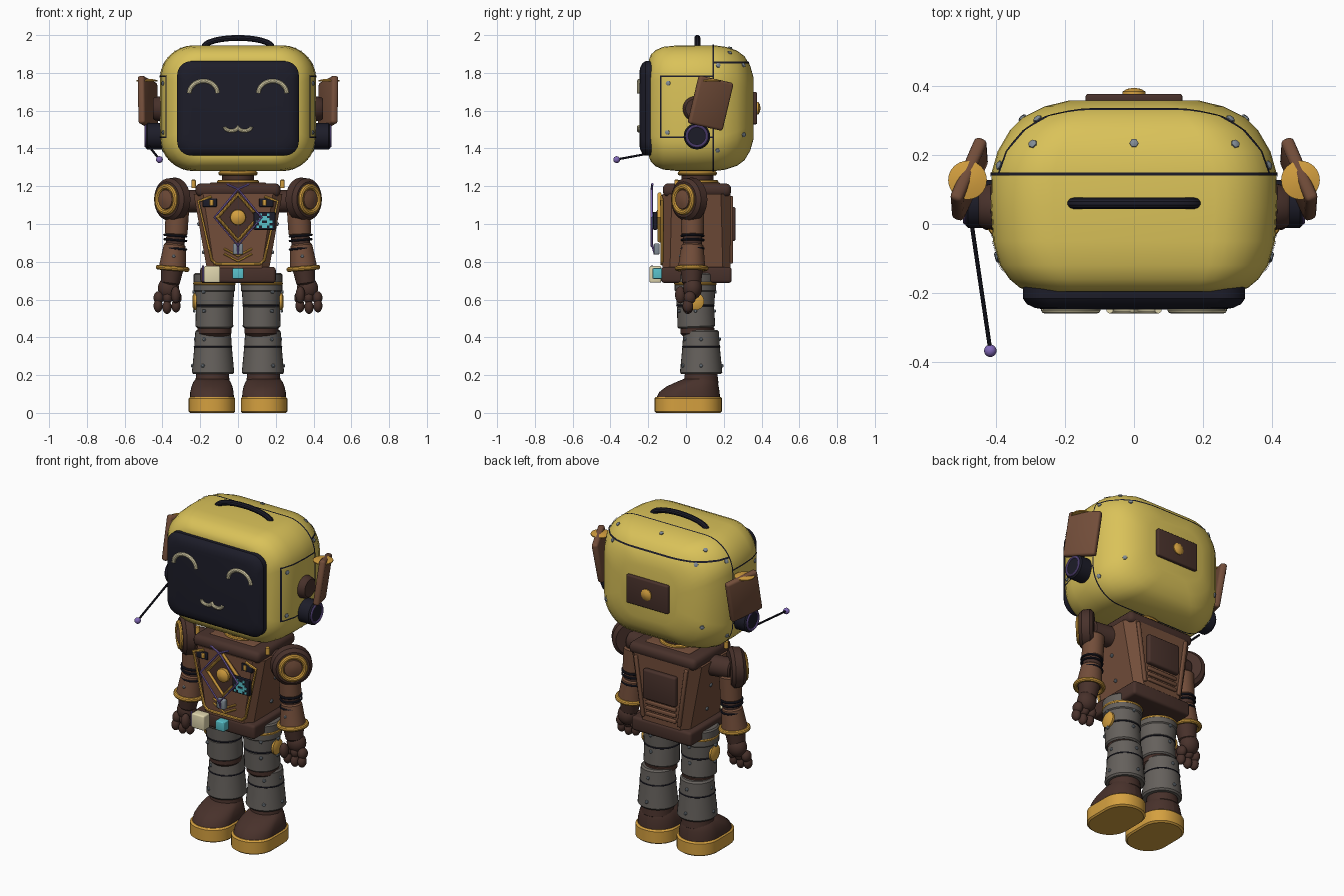
import bpy, bmesh, math
from math import pi, sin, cos, radians
from mathutils import Vector, Matrix
from mathutils.bvhtree import BVHTree

if "Cube" in bpy.data.objects:
    bpy.data.objects.remove(bpy.data.objects["Cube"])


def material(name, *rgb):
    m = bpy.data.materials.new(name)
    m.use_nodes = True
    m.diffuse_color = (*rgb, 1)
    m.node_tree.nodes["Principled BSDF"].inputs["Base Color"].default_value = (*rgb, 1)
    return m


YELLOW = material("yellow shell", .70, .54, .10)
GOLD = material("gold trim", .66, .35, .05)
BROWN = material("brown", .17, .075, .042)
DARK = material("dark brown", .065, .031, .024)
BLACK = material("blue black", .012, .012, .022)
GREY = material("warm grey", .13, .118, .107)
CREAM = material("cream", .75, .68, .43)
PURPLE = material("purple", .22, .14, .47)
TEAL = material("teal", .10, .54, .60)
STEEL = material("steel", .22, .26, .30)


def finish(name, bm, mat, pair=False):
    """Store a bmesh as an object, with a mirrored twin when pair is set."""
    bmesh.ops.recalc_face_normals(bm, faces=bm.faces)
    for f in bm.faces:
        f.smooth = True
    for e in bm.edges:
        e.smooth = len(e.link_faces) < 2 or e.calc_face_angle(0) < radians(35)
    for side in (("left_", "right_") if pair else ("",)):
        if side == "right_":
            bm.transform(Matrix.Scale(-1, 4, (1, 0, 0)))
            bmesh.ops.reverse_faces(bm, faces=bm.faces)
        me = bpy.data.meshes.new(side + name)
        bm.to_mesh(me)
        me.materials.append(mat)
        bpy.context.collection.objects.link(bpy.data.objects.new(side + name, me))
    bm.free()


def box(name, at, size, mat, bevel=.008, rot=None, pair=False):
    bm = bmesh.new()
    bmesh.ops.create_cube(bm, size=1, matrix=Matrix.Diagonal((*size, 1)))
    if bevel:
        bmesh.ops.bevel(bm, geom=bm.edges[:], offset=bevel, segments=3, profile=.5, affect='EDGES')
    m = Matrix.Translation(at)
    bm.transform(m @ rot if rot else m)
    finish(name, bm, mat, pair)


def ball(name, at, radii, mat, pair=False):
    bm = bmesh.new()
    bmesh.ops.create_uvsphere(bm, u_segments=24, v_segments=14, radius=1)
    bm.transform(Matrix.Translation(at) @ Matrix.Diagonal((*radii, 1)))
    finish(name, bm, mat, pair)


def skin(bm, rings):
    for a, b in zip(rings, rings[1:]):
        for i in range(len(a)):
            j = (i + 1) % len(a)
            bm.faces.new((a[i], a[j], b[j], b[i]))
    bm.faces.new(rings[0])
    bm.faces.new(rings[-1])


def turn(name, profile, base, axis, mat, pair=False, n=32):
    """Lathe (radius, height) pairs about an axis starting at base."""
    bm = bmesh.new()
    skin(bm, [[bm.verts.new((r * cos(2 * pi * i / n), r * sin(2 * pi * i / n), h)) for i in range(n)]
              for r, h in profile])
    bm.transform(Matrix.Translation(base) @ Vector(axis).to_track_quat('Z', 'Y').to_matrix().to_4x4())
    finish(name, bm, mat, pair)


def rod(name, a, b, r0, r1, mat, pair=False, bev=.008):
    d = Vector(b) - Vector(a)
    h = d.length
    turn(name, [(r0 - bev, 0), (r0, bev), (r1, h - bev), (r1 - bev, h)], a, d, mat, pair)


def tube(name, points, r, mat, cyclic=False, pair=False):
    cu = bpy.data.curves.new(name, 'CURVE')
    cu.dimensions = '3D'
    cu.bevel_depth, cu.bevel_resolution, cu.use_fill_caps = r, 3, True
    sp = cu.splines.new('POLY')
    sp.points.add(len(points) - 1)
    for p, co in zip(sp.points, points):
        p.co = (*co, 1)
    sp.use_cyclic_u = cyclic
    ob = bpy.data.objects.new(name, cu)
    me = ob.to_mesh()
    bm = bmesh.new()
    bm.from_mesh(me)
    ob.to_mesh_clear()
    bpy.data.objects.remove(ob)
    finish(name, bm, mat, pair)


def hoop(name, at, radius, r, axis, mat, pair=False):
    q = Vector(axis).to_track_quat('Z', 'Y')
    pts = [Vector(at) + q @ Vector((radius * cos(t), radius * sin(t), 0))
           for t in (2 * pi * i / 36 for i in range(36))]
    tube(name, pts, r, mat, True, pair)


def arc(cx, y, cz, rx, rz, t0=0, t1=pi, n=16):
    return [(cx + rx * cos(t0 + (t1 - t0) * i / n), y, cz + rz * sin(t0 + (t1 - t0) * i / n))
            for i in range(n + 1)]


def loft_mesh(stations, axis, n=8):
    """Join rounded rectangles (height, centre u v, half size u v, radius)."""
    bm, rings = bmesh.new(), []
    for h, cu, cv, hu, hv, r in stations:
        r = min(r, hu, hv)
        ring = []
        for k, (su, sv) in enumerate(((1, 1), (-1, 1), (-1, -1), (1, -1))):
            for i in range(n + 1):
                t = pi / 2 * (k + i / n)
                u, v = cu + su * (hu - r) + r * cos(t), cv + sv * (hv - r) + r * sin(t)
                ring.append(bm.verts.new((u, v, h) if axis == 'z' else (u, h, v)))
        rings.append(ring)
    skin(bm, rings)
    bmesh.ops.recalc_face_normals(bm, faces=bm.faces)
    return bm


def bolt(at, normal, r=.013):
    turn("bolt", [(r, -.004), (r, .005), (r * .6, .008)], at, normal, STEEL, n=6)


# Head shell
MID = 1.613
head = loft_mesh([(y, 0, MID, hx, hz, r) for y, hx, hz, r in (
    (-.195, .30, .26, .13), (-.185, .33, .285, .15), (-.16, .36, .308, .16), (-.12, .388, .325, .17),
    (-.05, .408, .332, .18), (.05, .414, .333, .18), (.15, .412, .333, .18), (.21, .395, .325, .18),
    (.27, .36, .305, .18), (.31, .32, .275, .17), (.34, .26, .225, .15), (.357, .19, .165, .12))], 'y')
tree = BVHTree.FromBMesh(head)
head.normal_update()


# Panel seams cut as thin bands just above the shell
def seam(name, *slabs):
    bm = head.copy()
    bm.normal_update()
    for v, n in [(v, v.normal.copy()) for v in bm.verts]:
        v.co += n * .003
    for axis, lo, hi in slabs:
        for limit, s in ((lo, -1), (hi, 1)):
            no = Vector((0, 0, 0))
            no[axis] = s
            co = Vector((0, 0, 0))
            co[axis] = limit
            bmesh.ops.bisect_plane(bm, geom=bm.verts[:] + bm.edges[:] + bm.faces[:],
                                   plane_co=co, plane_no=no, clear_outer=True)
    finish(name, bm, BLACK)


seam("head_seam", (1, .14, .149))
seam("hatch_seam", (1, .145, 1), (2, 1.851, 1.86))
for z in (1.455, 1.777):
    seam("side_panel_seam", (1, -.135, .145), (2, z, z + .008))
seam("side_panel_front_seam", (1, -.138, -.13), (2, 1.455, 1.785))
for s in (1, -1):
    for x, y, z in ((.3, .24, 1.92), (.29, .32, 1.85), (.39, .17, 1.84), (.4, .17, 1.385), (.4, -.095, 1.745),
                    (.4, -.1, 1.485), (.33, .315, 1.47)):
        p, nrm, _, _ = tree.find_nearest(Vector((s * x, y, z)))
        bolt(p, nrm)
bolt(tree.find_nearest(Vector((0, .24, 1.95)))[0], (0, .3, 1))
finish("head", head, YELLOW)

# Face screen, eyes, mouth
finish("screen", loft_mesh([(y, 0, 1.612, .322 - d, .25 - d, .075) for y, d in (
    (-.17, 0), (-.215, 0), (-.232, .012), (-.243, .035), (-.247, .06))], 'y'), BLACK)
tube("eye", arc(.183, -.247, 1.692, .075, .065), .012, CREAM, pair=True)
tube("mouth", arc(-.035, -.249, 1.515, .035, .022, pi, 2 * pi)
     + arc(.035, -.249, 1.515, .035, .022, pi, 2 * pi), .01, CREAM)

# Handle and back plate
tube("handle", arc(0, .06, 1.935, .18, .05), .016, BLACK)
box("back_plate", (0, .362, MID), (.28, .03, .17), DARK)
turn("back_knob", [(.034, 0), (.034, .008), (.02, .016), (.004, .019)], (0, .375, MID), (0, 1, 0), GOLD)

# Ears
rot = Matrix.Rotation(radians(22), 4, 'Z') @ Matrix.Rotation(radians(6), 4, 'Y') @ Matrix.Rotation(radians(-12), 4, 'X')
box("ear_paddle", (.477, .13, 1.64), (.038, .2, .26), BROWN, .014, rot, True)
rod("ear_pivot", (.39, .05, 1.61), (.45, .05, 1.61), .07, .06, DARK, True)
turn("ear_cap", [(.056, 0), (.056, .006), (.03, .012), (.004, .014)], (.482, .127, 1.755), (0, 0, 1), GOLD, True)
rod("ear_dial", (.39, .058, 1.465), (.488, .058, 1.465), .07, .07, BLACK, True)
hoop("ear_dial_ring", (.488, .058, 1.465), .053, .007, (1, 0, 0), PURPLE, True)
tube("antenna", [(-.47, 0, 1.41), (-.416, -.365, 1.342)], .006, BLACK)
ball("antenna_tip", (-.416, -.367, 1.341), (.018,) * 3, PURPLE)

# Neck
rod("neck", (0, .06, 1.18), (0, .06, 1.3), .085, .085, DARK)
for z, r in ((1.268, .092), (1.222, .1)):
    hoop("neck_ring", (0, .06, z), r, .012, (0, 0, 1), GOLD)

# Torso
finish("torso", loft_mesh([(.75, 0, .055, .163, .18, .04), (1.16, 0, .055, .235, .18, .05)], 'z', 1), BROWN)
box("shoulder_bar", (0, .058, 1.18), (.45, .362, .07), DARK, .028)
box("collar_plate", (0, .06, 1.205), (.3, .24, .03), BROWN)
box("belt", (0, .056, .73), (.4, .372, .085), DARK, .016)
tube("chest_trim", [(-.14, -.127, 1.145), (-.21, -.127, 1.12), (-.14, -.127, .81), (-.115, -.127, .788),
                    (.115, -.127, .788), (.14, -.127, .81), (.21, -.127, 1.12), (.14, -.127, 1.145)], .008, GOLD)
box("chest_slot", (.15, -.125, 1.113), (.075, .014, .045), BLACK, .004, pair=True)
box("slot_light", (.14, -.132, 1.113), (.02, .01, .03), GOLD, .003, pair=True)
turn("strap_post", [(.012, 0), (.012, .04), (.006, .046)], (.235, -.05, 1.19), (0, 0, 1), GOLD, True, 12)


def diamond(w, h, y, z=1.035):
    return [(0, y, z + h), (w, y, z), (0, y, z - h), (-w, y, z)]


turn("diamond_plate", [(.12, 0), (.115, .014)], (0, -.122, 1.035), (0, -1, 0), DARK, n=4)
tube("diamond_frame", diamond(.108, .122, -.14), .011, GOLD, True)
turn("chest_button", [(.042, 0), (.04, .016), (.025, .026), (.004, .03)], (0, -.135, 1.035), (0, -1, 0), GOLD, n=16)
tube("lanyard", [(-.06, -.178, 1.212)] + diamond(.125, .15, -.182) + [(0, -.182, 1.185), (.06, -.178, 1.212)], .006, PURPLE)
tube("lanyard_drop", [(0, -.182, .9), (0, -.165, .84)], .006, PURPLE)
box("lanyard_clip", (0, -.155, .868), (.055, .03, .06), STEEL)
for z in (.82, .788 + .005):
    tube("chevron", [(-.075, -.13, z + .05), (0, -.13, z + .01), (.075, -.13, z + .05)], .006, GOLD)

# Badge with a pixel creature
box("badge", (.14, -.163, 1.017), (.115, .022, .095), BLACK, .004)
for row, text in enumerate((".#..#.", "..##..", ".####.", "##..##", ".####.", "#.##.#")):
    for col, c in enumerate(text):
        if c == "#":
            box("badge_pixel", (.105 + col * .014, -.176, 1.05 - row * .013), (.014, .005, .013), TEAL, 0)

# Belt pouches
box("pouch", (-.137, -.162, .733), (.085, .062, .088), CREAM)
tube("pouch_strap", [(-.185, -.18, .78), (-.185, -.18, .695)], .005, PURPLE)
box("belt_light", (0, -.152, .738), (.058, .05, .056), TEAL, .005)

# Back of torso
box("back_pack", (0, .245, 1.0), (.22, .035, .18), DARK, .012)
for z in (.885, .85, .815):
    box("back_slat", (0, .238, z), (.2, .018, .022), BROWN, .005)
box("back_rib", (.145, .238, .97), (.022, .022, .36), BROWN, .006, Matrix.Rotation(radians(8), 4, 'Y'), True)
for s in (1, -1):
    for z in (.85, 1.0, 1.1):
        bolt((s * (.182 + (z - .85) * .17), .06, z), (s, 0, -.17), .011)

# Shoulders
out = Vector((1, -1, 0)).normalized()
mid = Vector((.353, .012, 1.13))
rod("shoulder", mid - out * .045, mid + out * .035, .116, .112, DARK, True, .018)
hoop("shoulder_ring", mid + out * .037, .068, .015, out, GOLD, True)
turn("shoulder_hub", [(.055, 0), (.05, .012), (.02, .02), (.004, .021)], mid + out * .034, out, BROWN, True)
rod("shoulder_axle", (.2, .05, 1.12), (.34, .03, 1.12), .06, .06, DARK, True)

# Arms
rod("upper_arm", (.32, .035, 1.09), (.328, .035, .94), .062, .06, BROWN, True)
rod("elbow", (.328, .035, .95), (.335, .035, .87), .05, .05, DARK, True)
rod("forearm", (.334, .035, .895), (.347, .03, .765), .058, .072, BROWN, True)
for z in (.938, .915, .87):
    hoop("elbow_band", (.332, .035, z), .058, .006, (.08, 0, -1), BLACK, True)
hoop("cuff", (.346, .03, .765), .077, .013, (.08, 0, -1), GOLD, True)
rod("wrist", (.347, .03, .775), (.36, .03, .68), .06, .05, DARK, True)
ball("palm", (.368, .035, .66), (.056, .05, .06), DARK, True)
for i, x in enumerate((.325, .373, .42)):
    ball("finger_base", (x, .02, .61), (.027, .032, .034), DARK, True)
    ball("fingertip", (x + .003, .01, .567 - .008 * (i == 1)), (.024, .028, .035), DARK, True)
ball("thumb", (.33, -.03, .625), (.025, .028, .045), DARK, True)
for s in (1, -1):
    bolt((s * .34, -.028, .83), (0, -1, 0), .01)

# Legs
HIP = .125
rod("hip", (HIP, .05, .64), (HIP, .05, .74), .11, .11, GREY, True)
hoop("thigh_ring", (HIP, .05, .685), .102, .011, (0, 0, 1), GOLD, True)
rod("thigh", (HIP, .05, .565), (HIP, .05, .68), .1, .106, GREY, True)
rod("lower_thigh", (HIP, .055, .45), (HIP, .05, .57), .1, .098, GREY, True)
hoop("thigh_seam", (HIP, .05, .567), .098, .004, (0, 0, 1), BLACK, True)
turn("hip_badge", [(.046, 0), (.046, .012), (.03, .02), (.004, .022)], (.22, .05, .59), (1, 0, 0), GOLD, True)
rod("knee", (HIP, .06, .4), (HIP, .06, .47), .09, .09, DARK, True, .02)
turn("shin", [(.085, 0), (.094, .01), (.1, .1), (.112, .225), (.104, .235)], (.132, .08, .44), (0, 0, -1), GREY, True)
hoop("shin_seam", (.132, .08, .35), .0985, .004, (0, 0, 1), BLACK, True)
for s in (1, -1):
    for z, r, y in ((.25, .11, .08), (.39, .096, .08), (.54, .1, .05), (.64, .104, .05)):
        for a in (radians(-60), 0, radians(90)):
            bolt((s * (.13 + r * cos(a)), y + r * sin(a), z), (s * cos(a), sin(a), 0), .01)

# Feet
rod("ankle", (.135, .08, .15), (.135, .08, .225), .092, .085, DARK, True)
finish("shoe", loft_mesh([(z, .138, cy, hx, hy, .12) for z, cy, hx, hy in (
    (.08, .012, .116, .168), (.11, .018, .115, .16), (.14, .035, .108, .138),
    (.165, .06, .098, .108), (.18, .075, .085, .085))], 'z'), DARK, True)
finish("sole", loft_mesh([(z, .138, .012, .123 - d, .178 - d, .115) for z, d in (
    (0, .008), (.008, 0), (.077, 0), (.085, .008))], 'z'), GOLD, True)
